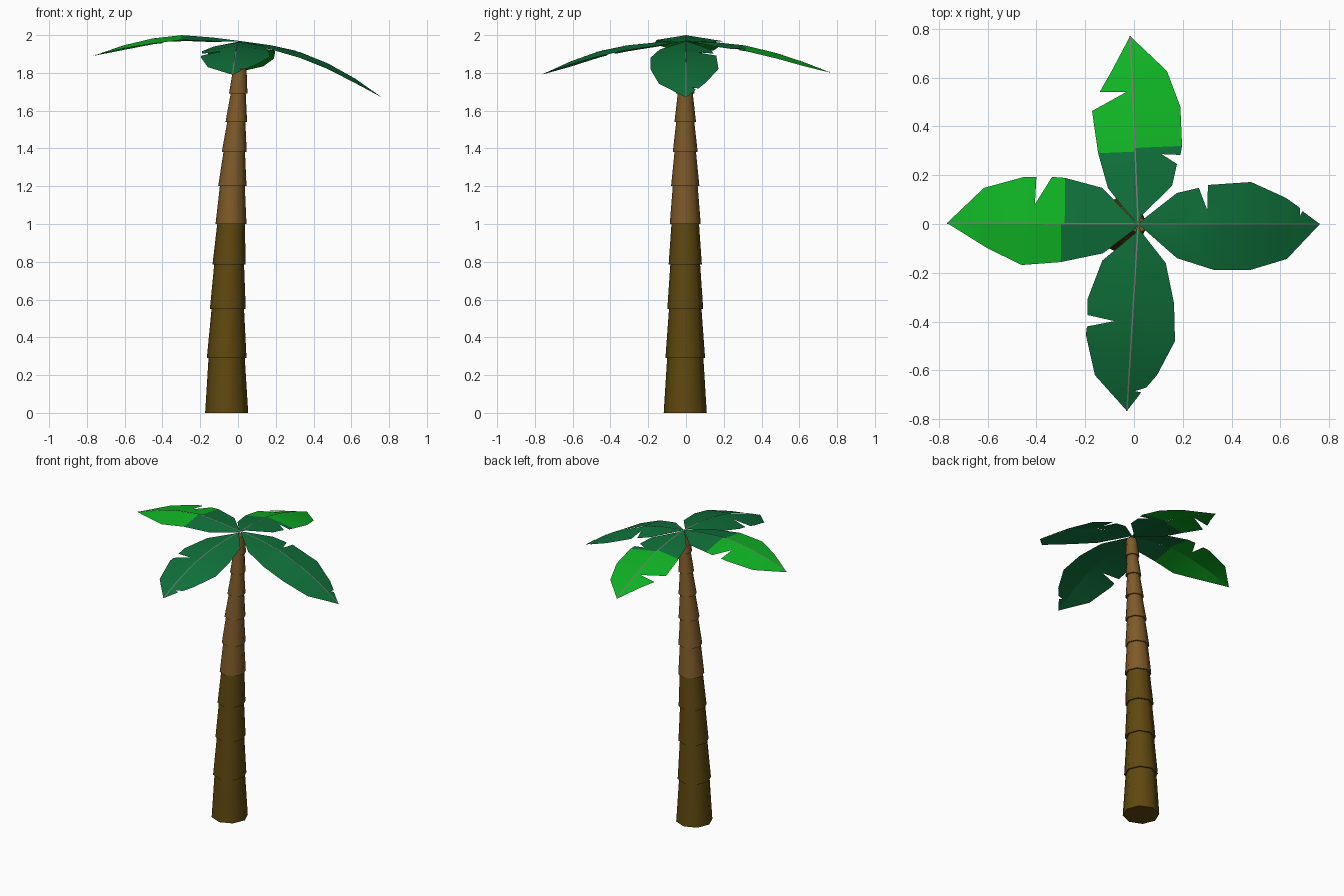
import bpy, bmesh, math
from mathutils import Vector

if "Cube" in bpy.data.objects:
    bpy.data.objects.remove(bpy.data.objects["Cube"])


def material(name, rgb):
    m = bpy.data.materials.new(name)
    m.diffuse_color = (*rgb, 1)
    m.use_nodes = True
    m.node_tree.nodes["Principled BSDF"].inputs["Base Color"].default_value = m.diffuse_color
    return m


DARK_BARK = material("dark_bark", (0.115, 0.064, 0.005))
LIGHT_BARK = material("light_bark", (0.21, 0.102, 0.022))
DARK_LEAF = material("dark_leaf", (0.005, 0.165, 0.043))
BRIGHT_LEAF = material("bright_leaf", (0.005, 0.46, 0.018))
RIB = material("rib_grey", (0.22, 0.19, 0.19))


def finish(name, bm, mats, angle):
    me = bpy.data.meshes.new(name)
    bm.to_mesh(me)
    bm.free()
    for m in mats:
        me.materials.append(m)
    ob = bpy.data.objects.new(name, me)
    bpy.context.collection.objects.link(ob)
    bpy.ops.object.select_all(action='DESELECT')
    ob.select_set(True)
    bpy.context.view_layer.objects.active = ob
    bpy.ops.object.shade_smooth_by_angle(angle=math.radians(angle))


# Trunk: stacked eight-sided collars (z, centre x, radius), each overhanging the one below
COLLARS = [(0, -.06, .114), (.29, -.06, .105), (.55, -.054, .095), (.785, -.047, .088),
           (1.0, -.037, .082), (1.2, -.03, .075), (1.38, -.02, .066), (1.54, -.009, .057),
           (1.69, .001, .049), (1.825, .01, .044), (1.945, .017, .042)]
bm = bmesh.new()


def ring(z, cx, r):
    return [bm.verts.new((cx + r * math.cos(k * math.pi / 4),
                          -.004 + r * math.sin(k * math.pi / 4), z)) for k in range(8)]


def bridge(a, b, mat):
    for k in range(8):
        j = (k + 1) % 8
        bm.faces.new((a[k], a[j], b[j], b[k])).material_index = mat


last = None
for (z0, c0, r0), (z1, c1, r1) in zip(COLLARS, COLLARS[1:]):
    mat = 0 if z0 < .99 else 1
    low, high = ring(z0, c0, r0), ring(z1, c1, r1 - .009)
    if last:
        bridge(last, low, mat)          # underside of the overhang
    else:
        bm.faces.new(low[::-1])
    bridge(low, high, mat)
    last = high
bm.faces.new(last).material_index = 1
finish("trunk", bm, [DARK_BARK, LIGHT_BARK], 50)

# Leaves: outlines from base to tip for both edges, with torn notches; heights along the midrib
BASE = Vector((.017, 0))
FOLD = .16


def leaf(name, tip, heights, edges, bright_from=9):
    tip = Vector(tip)
    axis = tip - BASE
    length = axis.length
    d = axis.normalized()

    def height(s):
        s = min(max(s, 0), 1) * (len(heights) - 1)
        i = min(int(s), len(heights) - 2)
        return heights[i] + (heights[i + 1] - heights[i]) * (s - i)

    def mid(t, lift=0):
        p = BASE + d * t
        return Vector((p.x, p.y, height(t / length) + lift))

    bm = bmesh.new()
    for edge in edges:
        row, t_mid = [(0, bm.verts.new(mid(0)), None)], 0
        for x, y in edge:
            v = Vector((x, y)) - BASE
            t = v.dot(d)
            t_mid = max(t_mid, t)
            side = (v - d * t).length
            row.append((abs(x * round(d.x) + y * round(d.y)), bm.verts.new(mid(t_mid)),
                        bm.verts.new((x, y, height(t / length) - FOLD * side))))
        row.append((9, bm.verts.new(mid(length)), None))
        for (t0, m0, e0), (t1, m1, e1) in zip(row, row[1:]):
            f = bm.faces.new([v for v in (m0, m1, e1, e0) if v])
            f.material_index = int((t0 + t1) / 2 > bright_from)
            f.normal_update()
            if f.normal.z < 0:
                f.normal_flip()
    bmesh.ops.remove_doubles(bm, verts=bm.verts, dist=.0005)
    finish(name, bm, [DARK_LEAF, BRIGHT_LEAF], 40)

    # thin rib strip lying along the fold
    bm = bmesh.new()
    across = Vector((-d.y, d.x, 0)) * .003
    pts = [mid(length * k / 20, .0015) for k in range(21)]
    pairs = [(bm.verts.new(p - across), bm.verts.new(p + across)) for p in pts]
    for (a, b), (c, e) in zip(pairs, pairs[1:]):
        bm.faces.new((a, c, e, b))
    finish(name + "_rib", bm, [RIB], 40)


leaf("back_leaf", (-.016, .77), [1.968, 1.962, 1.946, 1.91, 1.86, 1.80],
     [[(.033, .037), (.156, .156), (.176, .246), (.10, .295), (.19, .283), (.197, .32),
       (.19, .48), (.135, .627)],
      [(-.033, .053), (-.107, .148), (-.147, .29), (-.172, .463), (-.033, .54),
       (-.14, .542), (-.09, .63)]], .305)
leaf("left_leaf", (-.766, .004), [1.968, 1.988, 2.0, 1.982, 1.945, 1.89],
     [[(-.03, .045), (-.13, .148), (-.283, .189), (-.336, .193), (-.41, .074),
       (-.4, .193), (-.45, .193), (-.615, .148)],
      [(.005, -.02), (-.127, -.12), (-.3, -.156), (-.46, -.168), (-.6, -.1)]], .305)
leaf("front_leaf", (-.029, -.766), [1.968, 1.962, 1.947, 1.915, 1.86, 1.79],
     [[(.005, -.037), (-.13, -.15), (-.19, -.307), (-.19, -.373), (-.08, -.398),
       (-.193, -.42), (-.197, -.455), (-.16, -.62)],
      [(.028, -.03), (.13, -.16), (.164, -.324), (.168, -.48), (.094, -.62), (.05, -.67),
       (.004, -.685), (.03, -.69)]])
leaf("right_leaf", (.762, 0), [1.968, 1.948, 1.915, 1.857, 1.775, 1.67],
     [[(.045, .025), (.176, .127), (.266, .148), (.30, .057), (.303, .16), (.48, .172),
       (.623, .107), (.68, .066), (.676, .025), (.69, .053)],
      [(.045, -.025), (.176, -.14), (.33, -.189), (.475, -.189), (.627, -.143)]])
